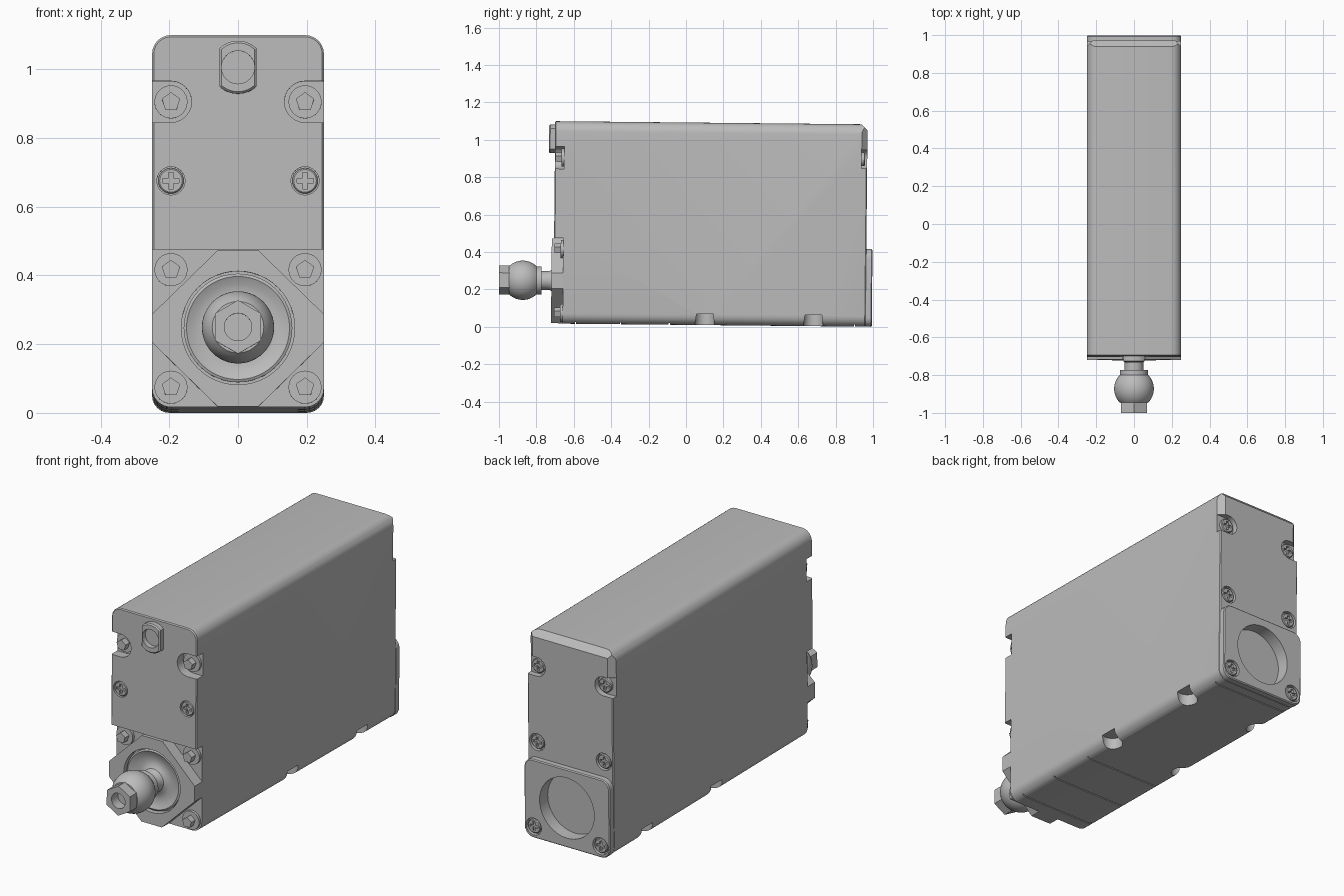
import bpy, bmesh
from math import sin, cos, pi, radians, sqrt
from mathutils import Matrix

if "Cube" in bpy.data.objects:
    bpy.data.objects.remove(bpy.data.objects["Cube"])

grey = bpy.data.materials.new("grey_metal")
grey.use_nodes = True
grey.diffuse_color = (0.5, 0.5, 0.5, 1)
grey.node_tree.nodes["Principled BSDF"].inputs["Base Color"].default_value = (0.5, 0.5, 0.5, 1)
parts = []


# ---- helpers ----
def finish(name, bm):
    bmesh.ops.recalc_face_normals(bm, faces=bm.faces)
    me = bpy.data.meshes.new(name)
    bm.to_mesh(me)
    bm.free()
    me.materials.append(grey)
    ob = bpy.data.objects.new(name, me)
    bpy.context.collection.objects.link(ob)
    parts.append(ob)
    return ob


def prism(name, pts, a, b, axis="y"):
    """Extrude a 2D outline between a and b along an axis."""
    place = {"x": lambda u, v, t: (t, u, v),
             "y": lambda u, v, t: (u, t, v),
             "z": lambda u, v, t: (u, v, t)}[axis]
    bm = bmesh.new()
    lo = [bm.verts.new(place(u, v, a)) for u, v in pts]
    hi = [bm.verts.new(place(u, v, b)) for u, v in pts]
    n = len(pts)
    bm.faces.new(lo)
    bm.faces.new(hi)
    for i in range(n):
        j = (i + 1) % n
        bm.faces.new((lo[i], lo[j], hi[j], hi[i]))
    return finish(name, bm)


def lathe(name, profile, cz, n=48):
    """Revolve (radius, y) points about a line along y."""
    bm = bmesh.new()
    rings = [[bm.verts.new((r * cos(2 * pi * i / n), y, cz + r * sin(2 * pi * i / n)))
              for i in range(n)] for r, y in profile]
    for p, q in zip(rings, rings[1:]):
        for i in range(n):
            j = (i + 1) % n
            bm.faces.new((p[i], p[j], q[j], q[i]))
    bm.faces.new(rings[0])
    bm.faces.new(rings[-1])
    return finish(name, bm)


def circle(cx, cy, r, n=32, phase=0.0):
    return [(cx + r * cos(2 * pi * i / n + phase), cy + r * sin(2 * pi * i / n + phase))
            for i in range(n)]


def box(x0, x1, z0, z1):
    return [(x0, z0), (x1, z0), (x1, z1), (x0, z1)]


def rounded(x0, x1, z0, z1, r, seg=6):
    pts = []
    for k, (cx, cz) in enumerate(box(x0 + r, x1 - r, z0 + r, z1 - r)):
        for i in range(seg + 1):
            a = pi + k * pi / 2 + i * pi / 2 / seg
            pts.append((cx + r * cos(a), cz + r * sin(a)))
    return pts


def bake(ob):
    dg = bpy.context.evaluated_depsgraph_get()
    me = bpy.data.meshes.new_from_object(ob.evaluated_get(dg))
    ob.modifiers.clear()
    ob.data = me


def bevel(ob, width):
    m = ob.modifiers.new("bevel", "BEVEL")
    m.width, m.segments, m.limit_method, m.angle_limit = width, 1, "ANGLE", radians(60)
    bake(ob)


def cut(ob, *cutters):
    for c in cutters:
        m = ob.modifiers.new("cut", "BOOLEAN")
        m.operation, m.solver, m.object = "DIFFERENCE", "EXACT", c
        bake(ob)
    for c in cutters:
        parts.remove(c)
        bpy.data.objects.remove(c)


def slot(cx, cz, r, s, y0, y1):
    """Pocket with a round inner end, open past the side."""
    pts = [(cx - s * r * sin(pi * i / 12), cz + r * cos(pi * i / 12)) for i in range(13)]
    return prism("cutter", pts + [(s * 0.3, cz - r), (s * 0.3, cz + r)], y0, y1)


def cross_screw(name, x, z, y, out):
    """Sunk screw head with a cross recess; out is the facing along y."""
    head = prism(name, circle(x, z, 0.037, 24), y - out * 0.025, y - out * 0.002)
    bevel(head, 0.004)
    a, b = 0.024, 0.007
    plus = [(b, b), (b, a), (-b, a), (-b, b), (-a, b), (-a, -b),
            (-b, -b), (-b, -a), (b, -a), (b, -b), (a, -b), (a, b)]
    cut(head, prism("cutter", [(x + u, z + v) for u, v in plus], y - out * 0.014, y + out * 0.02))


def bolt(name, x, z, y0, y1):
    """Washer with a five-sided head."""
    prism(name + "_washer", circle(x, z, 0.048), y0 + 0.005, y0 - 0.014)
    prism(name + "_head", circle(x, z, 0.028, 5, pi / 2), y0, y1)


FRONT, STEP, BACK, PLATE = -0.71, -0.66, 0.96, 0.993
AXIS, SX = 0.24, 0.195

# ---- housing ----
body = prism("housing", rounded(-0.25, 0.25, 0.01, 1.092, 0.055), FRONT, BACK)
bevel(body, 0.005)
cut(body, prism("cutter", box(-0.3, 0.3, -0.1, 0.468), -0.8, STEP))
cut(body, prism("cutter", [(0.92, 1.1), (1.1, 1.1), (1.1, 0.92)], -0.4, 0.4, "x"))
cut(body, prism("cutter", circle(0, 0.22, 0.16, 48), 0.925, 1.1))
for s in (-1, 1):
    cut(body,
        slot(s * SX, 0.898, 0.06, s, -0.8, STEP),
        slot(s * SX, 0.905, 0.05, s, 0.93, 1.1),
        prism("cutter", [(s * 0.1, 1.08), (s * 0.3, 1.08), (s * 0.3, 0.88)], 0.955, 1.2, "z"),
        prism("cutter", circle(s * SX, 0.668, 0.041, 24), -0.8, FRONT + 0.02),
        prism("cutter", circle(s * SX, 0.505, 0.045, 24), BACK - 0.02, 1.1))
    for y in (0.1, 0.68):
        cut(body, prism("cutter", circle(s * 0.225, y, 0.052, 24), -0.1, 0.07, "z"))
for y in (-0.59, -0.35, -0.09, 0.9):
    cut(body, prism("cutter", box(y - 0.003, y + 0.003, -0.1, 0.02), -0.4, 0.4, "x"))

# ---- rear bearing plate ----
rear = prism("rear_plate", rounded(-0.25, 0.25, 0.01, 0.425, 0.05), BACK - 0.006, PLATE)
bevel(rear, 0.005)
cut(rear, prism("cutter", circle(0, 0.22, 0.16, 48), 0.9, 1.1))
for s in (-1, 1):
    cut(rear, prism("cutter", circle(s * SX, 0.07, 0.045, 24), PLATE - 0.022, 1.1))

# ---- screws ----
for s, side in ((-1, "right"), (1, "left")):
    cross_screw(side + "_front_screw", s * SX, 0.668, FRONT, -1)
    cross_screw(side + "_rear_lower_screw", s * SX, 0.07, PLATE, 1)
    cross_screw(side + "_rear_middle_screw", s * SX, 0.505, BACK, 1)
    cross_screw(side + "_rear_upper_screw", s * SX, 0.905, 0.95, 1)
    for label, z in (("lower", 0.068), ("middle", 0.41), ("upper", 0.898)):
        bolt(side + "_" + label + "_bolt", s * SX, z, STEP, FRONT + 0.003)

# ---- front flange: octagon with a dished recess ----
half = [(0.06, 0.465), (0.25, 0.28), (0.25, 0.198), (0.06, 0.012)]
flange = prism("front_flange", half + [(-x, z) for x, z in reversed(half)], STEP + 0.005, -0.722)
cut(flange, prism("cutter", circle(0, AXIS, 0.165, 48), -0.685, -0.8))
lathe("flange_dish", [(0.158, -0.68), (0.158, -0.708), (0.15, -0.712), (0.13, -0.702), (0.1, -0.696),
                      (0.075, -0.7), (0.06, -0.71), (0.052, -0.73), (0.05, -0.74)], AXIS)

# ---- shaft, ball and hexagonal tip ----
lathe("shaft", [(0.05, -0.69), (0.05, -0.79)], AXIS)
R, CY = 0.105, -0.875
ball = [(0.075, -0.775)]
for i in range(17):
    t = -0.0735 + 0.147 * i / 16
    ball.append((sqrt(R * R - t * t), CY - t))
lathe("ball", ball, AXIS)
tip = prism("hex_tip", circle(0, AXIS, 0.078, 6, pi / 2), -0.9, -1.0025)
cut(tip, prism("cutter", circle(0, AXIS, 0.04), -0.945, -1.1))

# ---- cable connector ----
outline = [(max(-0.058, min(0.058, x)), z) for x, z in circle(0, 0.998, 0.077, 48)]
# keep only the two ends of each flat
outline = [p for p in outline if abs(p[0]) < 0.058]
connector = prism("cable_connector", outline, FRONT + 0.01, -0.742)
bevel(connector, 0.006)
cut(connector, prism("cutter", circle(0, 0.998, 0.048), -0.715, -0.8))

# ---- slight nose-up lean, then smooth shading ----
lean = Matrix(((1, 0, 0, 0), (0, 1, 0.01, 0), (0, -0.01, 1, 0), (0, 0, 0, 1)))
bpy.ops.object.select_all(action="DESELECT")
for ob in parts:
    ob.data.transform(lean)
    ob.select_set(True)
bpy.context.view_layer.objects.active = body
bpy.ops.object.shade_smooth_by_angle(angle=radians(30))
